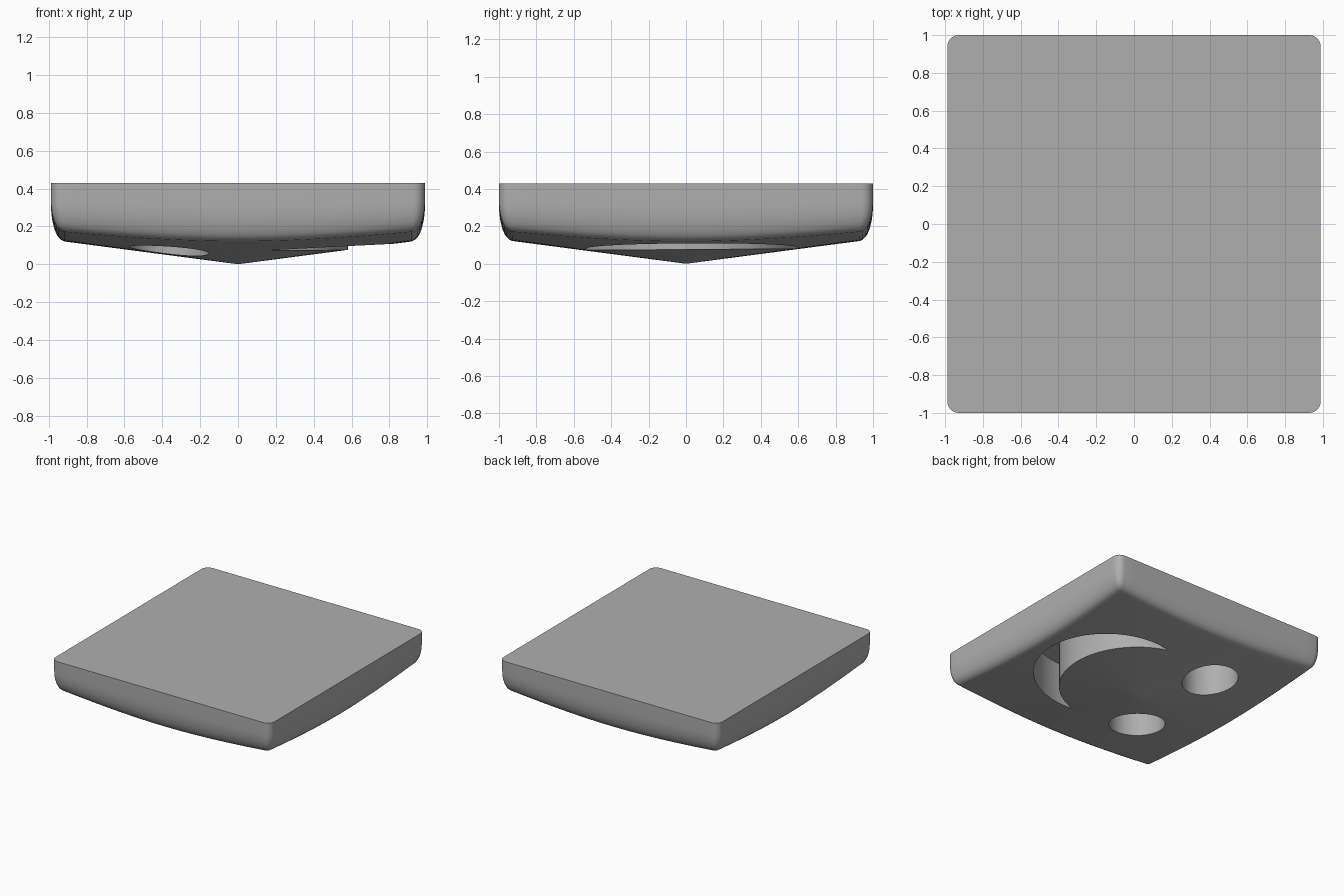
import bpy, bmesh
from math import sin, cos, pi, radians, hypot, atan2

if "Cube" in bpy.data.objects:
    bpy.data.objects.remove(bpy.data.objects["Cube"])

HX, HY, TOP, SLOPE = 0.988, 1.0, 0.43, 0.131
CORNER, INSET, FLOOR = 0.06, 0.07, 0.42
FACE_Y = 0.03             # the face sits slightly off centre


def outline(inset, arc=6, side=20):
    """Rounded rectangle with subdivided straight sides."""
    r = CORNER - 0.7 * inset
    ax, ay = HX - inset - r, HY - inset - r
    key = []
    for q, (sx, sy) in enumerate([(1, 1), (-1, 1), (-1, -1), (1, -1)]):
        key.append([(sx * ax + r * cos(q * pi / 2 + k * pi / 2 / arc),
                     sy * ay + r * sin(q * pi / 2 + k * pi / 2 / arc)) for k in range(arc + 1)])
    pts = []
    for q in range(4):
        pts += key[q]
        a, b = key[q][-1], key[(q + 1) % 4][0]
        pts += [(a[0] + (b[0] - a[0]) * k / side, a[1] + (b[1] - a[1]) * k / side)
                for k in range(1, side)]
    return pts


def finish(bm, name):
    bmesh.ops.recalc_face_normals(bm, faces=bm.faces[:])
    me = bpy.data.meshes.new(name)
    bm.to_mesh(me)
    bm.free()
    ob = bpy.data.objects.new(name, me)
    bpy.context.collection.objects.link(ob)
    return ob


def prism(name, pts, z0, z1):
    bm = bmesh.new()
    rows = [[bm.verts.new((x, y, z)) for x, y in pts] for z in (z0, z1)]
    n = len(pts)
    for i in range(n):
        j = (i + 1) % n
        bm.faces.new((rows[0][i], rows[0][j], rows[1][j], rows[1][i]))
    bm.faces.new(rows[0])
    bm.faces.new(rows[1])
    ob = finish(bm, name)
    ob.hide_render = True
    return ob


def arc_pts(cx, cy, r, a0, a1, n):
    return [(cx + r * cos(a0 + (a1 - a0) * k / n), cy + r * sin(a0 + (a1 - a0) * k / n))
            for k in range(n + 1)]


# Tile body: shallow cone underneath, rounded edge, flat top
bm = bmesh.new()
base = outline(INSET)
cone = [SLOPE * hypot(x, y) for x, y in base]
rings = []
for s in (0.04, 0.5, 0.97):
    rings.append([bm.verts.new((x * s, y * s, z * s)) for (x, y), z in zip(base, cone)])
# (inset, height fraction between cone rim and top)
profile = [(INSET, 0), (0.055, 0.025), (0.04, 0.07), (0.03, 0.12), (0.018, 0.21),
           (0.008, 0.34), (0.002, 0.48), (0, 0.62), (0, 1)]
for d, f in profile:
    rings.append([bm.verts.new((x, y, z * (1 - f) + TOP * f))
                  for (x, y), z in zip(outline(d), cone)])
n = len(base)
apex = bm.verts.new((0, 0, 0))
for i in range(n):
    j = (i + 1) % n
    bm.faces.new((apex, rings[0][j], rings[0][i]))
    for a, b in zip(rings, rings[1:]):
        bm.faces.new((a[i], a[j], b[j], b[i]))
bm.faces.new(rings[-1])
tile = finish(bm, "tile")

# Mid grey colour
grey = bpy.data.materials.new("mid_grey")
grey.diffuse_color = (0.43, 0.43, 0.43, 1)
grey.use_nodes = True
grey.node_tree.nodes["Principled BSDF"].inputs["Base Color"].default_value = grey.diffuse_color
tile.data.materials.append(grey)

# Pocket cutters: two round eyes and a crescent mouth
cutters = []
for name, y in (("eye_cutter_back", 0.45), ("eye_cutter_front", -0.40)):
    cutters.append(prism(name, arc_pts(-0.365, y, 0.21, 0, 2 * pi, 64)[:-1], -0.2, FLOOR))
tip_x, half = 0.155, 0.56
ox, ix = 0.262, -0.001                      # outer and inner arc centres
ao, ai = atan2(half, tip_x - ox), atan2(half, tip_x - ix)
crescent = arc_pts(ox, FACE_Y, hypot(half, tip_x - ox), -ao, ao, 40)
crescent += arc_pts(ix, FACE_Y, hypot(half, tip_x - ix), ai, -ai, 32)[1:-1]
cutters.append(prism("mouth_cutter", crescent, -0.2, FLOOR))
for c in cutters:
    c.data.materials.append(grey)

bpy.context.view_layer.objects.active = tile
tile.select_set(True)
for c in cutters:
    m = tile.modifiers.new("pocket", 'BOOLEAN')
    m.operation, m.solver, m.object = 'DIFFERENCE', 'EXACT', c
    bpy.ops.object.modifier_apply(modifier=m.name)
    bpy.data.objects.remove(c)
bpy.ops.object.shade_smooth_by_angle(angle=radians(35))
